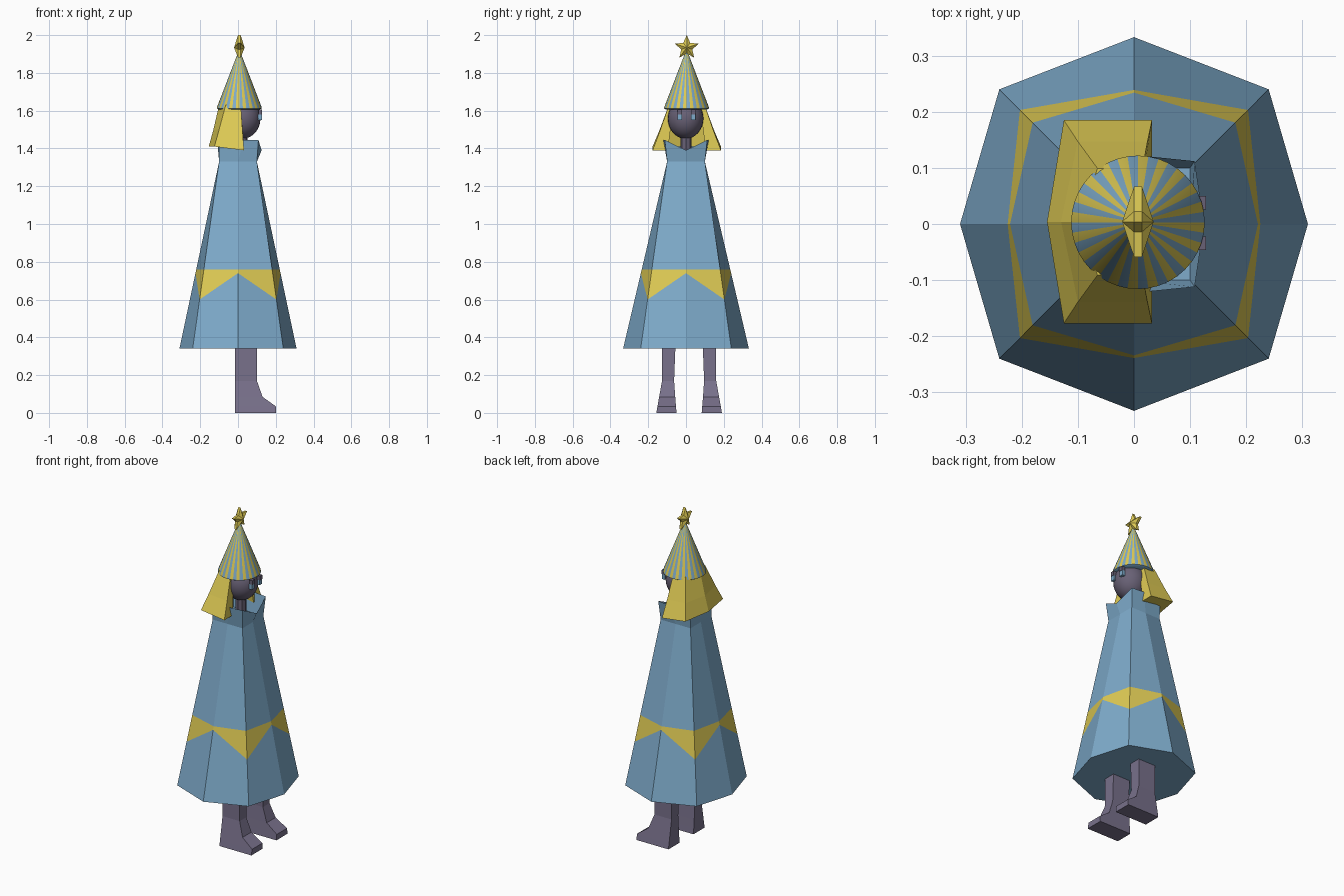
import bpy, bmesh, math
from mathutils import Vector

if "Cube" in bpy.data.objects:
    bpy.data.objects.remove(bpy.data.objects["Cube"])


def material(name, rgb):
    m = bpy.data.materials.new(name)
    m.diffuse_color = (*rgb, 1)
    m.use_nodes = True
    m.node_tree.nodes["Principled BSDF"].inputs["Base Color"].default_value = m.diffuse_color
    return m


BLUE = material("cloth blue", (0.21, 0.41, 0.60))
GOLD = material("gold yellow", (0.74, 0.60, 0.09))
PURPLE = material("boot purple", (0.19, 0.165, 0.26))
SKIN = material("dusky skin", (0.14, 0.12, 0.18))


def finish(bm, name, mats, smooth=False):
    bmesh.ops.recalc_face_normals(bm, faces=bm.faces)
    me = bpy.data.meshes.new(name)
    bm.to_mesh(me)
    bm.free()
    for m in mats:
        me.materials.append(m)
    ob = bpy.data.objects.new(name, me)
    bpy.context.collection.objects.link(ob)
    if smooth:
        bpy.context.view_layer.objects.active = ob
        ob.select_set(True)
        bpy.ops.object.shade_smooth_by_angle(angle=math.radians(40))
        ob.select_set(False)
    return ob


def loft(name, rings, mats, rule=None, closed=True, caps=(True, True), smooth=False):
    """Skin a stack of point rings; rule(level, side) picks the material."""
    bm = bmesh.new()
    vs = [[bm.verts.new(p) for p in r] for r in rings]
    n = len(rings[0])
    for i in range(len(vs) - 1):
        for j in range(n if closed else n - 1):
            k = (j + 1) % n
            f = bm.faces.new((vs[i][j], vs[i][k], vs[i + 1][k], vs[i + 1][j]))
            f.material_index = rule(i, j) if rule else 0
    if caps[0]:
        bm.faces.new(vs[0])
    if caps[1]:
        bm.faces.new(vs[-1])
    return finish(bm, name, mats, smooth)


# Robe: octagon tapering to a square neck, with a zigzag gold band
def robe_ring(z_corner, z_mid):
    ring = []
    for i in range(8):
        a = i * math.pi / 4
        corner = i % 2
        z = z_corner if corner else z_mid
        t = (z - 0.34) / 0.99
        sx, sy = round(math.cos(a)), round(math.sin(a))
        bx, by = (0.24, 0.24) if corner else (0.31, 0.333)
        ring.append((sx * (bx + (0.1 - bx) * t), sy * (by + (0.1 - by) * t), z))
    return ring


loft("robe", [robe_ring(0.34, 0.34), robe_ring(0.60, 0.74),
              robe_ring(0.76, 0.76), robe_ring(1.33, 1.33)],
     [BLUE, GOLD], lambda i, j: int(i == 1))

# Collar: open flared shell with a notch at the front
collar_top = [(0.125, 0, 1.39), (0.108, 0.112, 1.445), (0.03, 0.12, 1.445),
              (-0.10, 0.105, 1.445), (-0.11, 0, 1.445), (-0.10, -0.105, 1.445),
              (0.03, -0.12, 1.445), (0.108, -0.112, 1.445)]
collar_low = [(0.1, 0, 1.33), (0.1, 0.1, 1.33), (0, 0.1, 1.33), (-0.1, 0.1, 1.33),
              (-0.1, 0, 1.33), (-0.1, -0.1, 1.33), (0, -0.1, 1.33), (0.1, -0.1, 1.33)]
loft("collar", [collar_low, collar_top], [BLUE], caps=(False, False))

# Legs with boots, mirrored about the body's middle
MID = 0.0165
LEG = [(0.0, 0.20, -0.157, -0.050), (0.035, 0.20, -0.151, -0.053),
       (0.085, 0.13, -0.142, -0.057), (0.17, 0.10, -0.127, -0.063),
       (0.40, 0.10, -0.127, -0.054)]
for side, flip in (("right", False), ("left", True)):
    rings = []
    for z, front, y0, y1 in LEG:
        if flip:
            y0, y1 = 2 * MID - y0, 2 * MID - y1
        rings.append([(-0.015, y0, z), (front, y0, z), (front, y1, z), (-0.015, y1, z)])
    loft(side + "_leg", rings, [PURPLE])


def circle(cx, cy, z, r, n):
    return [(cx + r * math.cos(2 * math.pi * i / n),
             cy + r * math.sin(2 * math.pi * i / n), z) for i in range(n)]


# Neck and head
loft("neck", [circle(0.02, 0, 1.32, 0.03, 8), circle(0.02, 0, 1.48, 0.03, 8)], [SKIN])
bm = bmesh.new()
bmesh.ops.create_uvsphere(bm, u_segments=24, v_segments=16, radius=1)
bmesh.ops.scale(bm, vec=(0.097, 0.094, 0.107), verts=bm.verts)
bmesh.ops.translate(bm, vec=(0.022, -0.002, 1.558), verts=bm.verts)
finish(bm, "head", [SKIN], smooth=True)

# Eyes: blue plates under small dark lids
for side, y in (("right", -0.034), ("left", 0.038)):
    for part, z, h, x, mat in (("eye", 1.565, 0.03, 0.116, BLUE),
                               ("eyelid", 1.592, 0.026, 0.118, SKIN)):
        bm = bmesh.new()
        bmesh.ops.create_cube(bm, size=1)
        bmesh.ops.scale(bm, vec=(0.02, 0.024, h), verts=bm.verts)
        bmesh.ops.translate(bm, vec=(x, y, z), verts=bm.verts)
        finish(bm, side + "_" + part, [mat])


# Hair: thick U-shaped slab open at the face
def hair_line(front, back, peak, half, z_front, z_back):
    c = 0.004
    return [(front, c + half, z_front), (back, c + half, z_back), (peak, c, z_back),
            (back, c - half, z_back), (front, c - half, z_front)]


outer = [hair_line(0.015, -0.065, -0.10, 0.095, 1.63, 1.63),
         hair_line(0.024, -0.10, -0.13, 0.143, 1.49, 1.50),
         hair_line(0.032, -0.125, -0.155, 0.181, 1.39, 1.41)]
inner = [hair_line(0.032, -0.07, -0.09, 0.10, 1.39, 1.41),
         hair_line(0.015, -0.04, -0.06, 0.07, 1.63, 1.63)]
bm_rings = outer + inner
sections = [[r[j] for r in bm_rings] for j in range(5)]
loft("hair", sections, [GOLD])

# Striped cone hat
N = 40
HX, HY = 0.007, 0.003
hat_rings = [circle(HX, HY, z, r, N) for z, r in
             ((1.606, 0.108), (1.612, 0.119), (1.622, 0.117), (1.91, 0.006))]
loft("hat", hat_rings, [BLUE, GOLD], lambda i, j: j % 2 if i > 0 else 0, smooth=True)

# Star: five points, thin rim and a raised centre on both faces
bm = bmesh.new()
centre = Vector((HX, HY + 0.001, 1.934))
rims = []
for s in (-1, 1):
    rim = []
    for i in range(10):
        r = 0.066 if i % 2 == 0 else 0.031
        a = math.pi / 2 + i * math.pi / 5
        rim.append(bm.verts.new(centre + Vector((s * 0.007, r * math.cos(a), r * math.sin(a)))))
    tip = bm.verts.new(centre + Vector((s * 0.028, 0, 0)))
    for i in range(10):
        bm.faces.new((rim[i], rim[(i + 1) % 10], tip))
    rims.append(rim)
for i in range(10):
    k = (i + 1) % 10
    bm.faces.new((rims[0][i], rims[0][k], rims[1][k], rims[1][i]))
finish(bm, "star", [GOLD])
